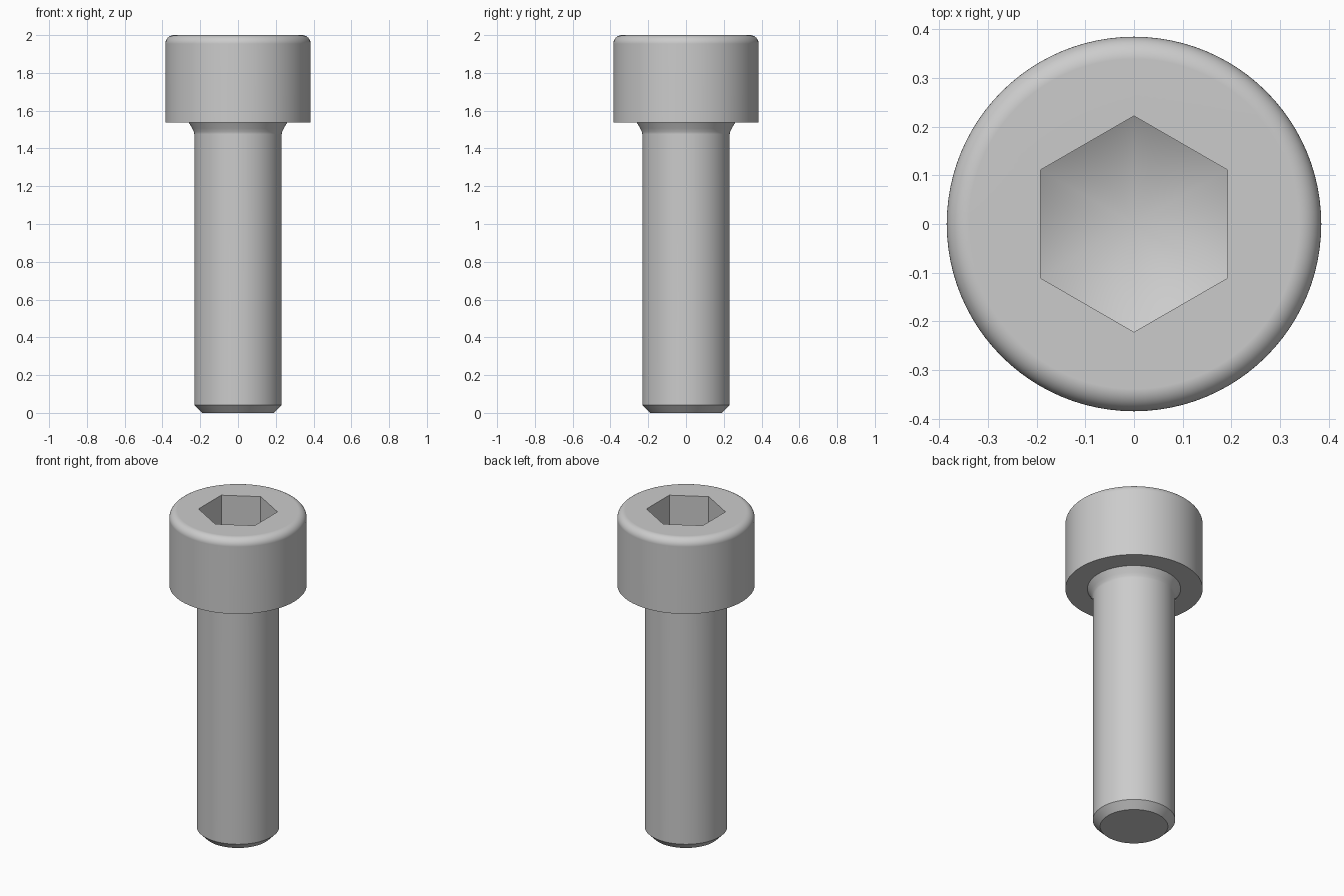
import bpy
import bmesh
from math import cos, sin, tan, pi, radians

cube = bpy.data.objects.get("Cube")
if cube:
    bpy.data.objects.remove(cube, do_unlink=True)

SIDES = 96          # multiple of 12, so the hexagon corners land on a division
HEAD_R, FILLET = 0.385, 0.046
SHANK_R, SEAT_Z = 0.231, 1.5385
HEX_APOTHEM, SOCKET_Z = 0.1923, 1.77
SLOPE = tan(radians(30))

steel = bpy.data.materials.new("steel_grey")
steel.use_nodes = True
steel.diffuse_color = (0.6, 0.6, 0.6, 1)
steel.node_tree.nodes["Principled BSDF"].inputs["Base Color"].default_value = (0.6, 0.6, 0.6, 1)


def hex_radius(angle):
    """Distance from the axis to a hexagon with corners on +y and -y."""
    return HEX_APOTHEM / cos((angle + pi / 6) % (pi / 3) - pi / 6)


bm = bmesh.new()
angles = [2 * pi * i / SIDES for i in range(SIDES)]


def ring(radius, height):
    """One loop of vertices; radius and height are functions of the angle."""
    return [bm.verts.new((radius(a) * cos(a), radius(a) * sin(a), height(a))) for a in angles]


# Outer profile: tip chamfer, shank, neck fillet, head and rounded rim
profile = [(0.19, 0), (SHANK_R, 0.042), (SHANK_R, 1.475), (0.234, 1.488),
           (0.242, 1.506), (0.2615, SEAT_Z), (HEAD_R, SEAT_Z)]
for i in range(11):
    t = pi / 2 * i / 10
    profile.append((HEAD_R - FILLET + FILLET * cos(t), 2 - FILLET + FILLET * sin(t)))
rings = [ring(lambda a, r=r: r, lambda a, z=z: z) for r, z in profile]

# Hexagonal socket walls, ending on a conical drilled floor
rings.append(ring(hex_radius, lambda a: 2))
tip_z = SOCKET_Z - SLOPE * hex_radius(pi / 2)
rings.append(ring(hex_radius, lambda a: tip_z + SLOPE * hex_radius(a)))

for low, high in zip(rings, rings[1:]):
    for i in range(SIDES):
        j = (i + 1) % SIDES
        bm.faces.new((low[i], low[j], high[j], high[i]))

# Flat tip and socket floor
bm.faces.new(rings[0][::-1])
apex = bm.verts.new((0, 0, tip_z))
for i in range(SIDES):
    bm.faces.new((rings[-1][i], rings[-1][(i + 1) % SIDES], apex))

mesh = bpy.data.meshes.new("socket_screw")
bm.to_mesh(mesh)
bm.free()
mesh.materials.append(steel)
screw = bpy.data.objects.new("socket_screw", mesh)
bpy.context.collection.objects.link(screw)

# Smooth shading with crisp edges and level flats
bpy.ops.object.select_all(action='DESELECT')
screw.select_set(True)
bpy.context.view_layer.objects.active = screw
bpy.ops.object.shade_smooth_by_angle(angle=radians(30))
normals = screw.modifiers.new("even_normals", 'WEIGHTED_NORMAL')
normals.keep_sharp = True
